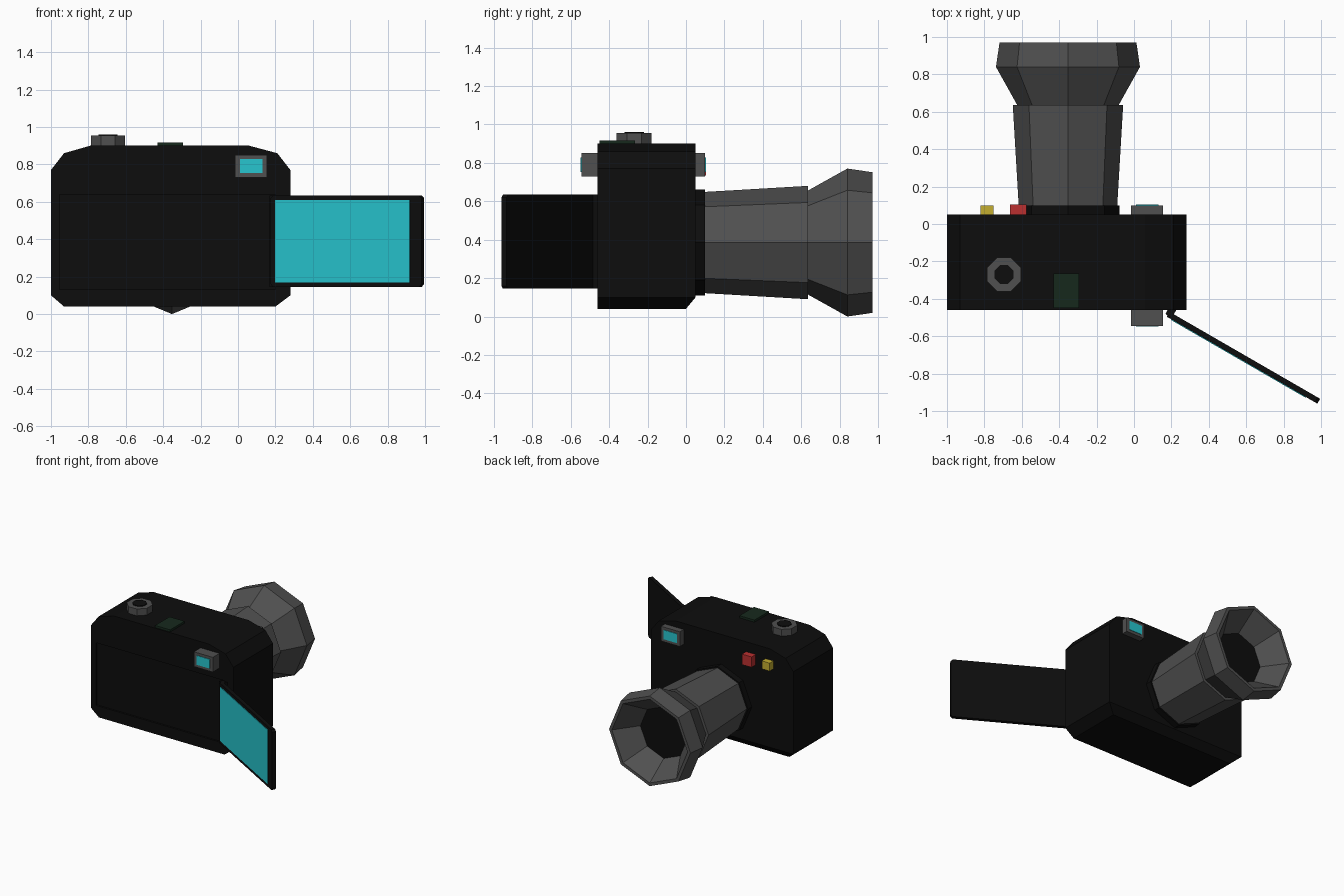
import bpy, bmesh, math
from mathutils import Matrix, Vector

cube = bpy.data.objects.get("Cube")
if cube:
    bpy.data.objects.remove(cube, do_unlink=True)


def material(name, rgb):
    m = bpy.data.materials.new(name)
    m.use_nodes = True
    m.diffuse_color = (*rgb, 1)
    bsdf = next(n for n in m.node_tree.nodes if n.type == 'BSDF_PRINCIPLED')
    bsdf.inputs["Base Color"].default_value = (*rgb, 1)
    bsdf.inputs["Roughness"].default_value = 0.8
    return m


BLACK = material("black", (0.004, 0.004, 0.004))
GREY = material("grey", (0.08, 0.08, 0.08))
CYAN = material("cyan", (0.02, 0.56, 0.62))
RED = material("red", (0.5, 0.03, 0.03))
YELLOW = material("yellow", (0.55, 0.42, 0.03))
GREEN = material("dark_green", (0.008, 0.022, 0.012))


def finish(bm, name, *mats):
    bmesh.ops.recalc_face_normals(bm, faces=bm.faces)
    mesh = bpy.data.meshes.new(name)
    bm.to_mesh(mesh)
    bm.free()
    for m in mats:
        mesh.materials.append(m)
    ob = bpy.data.objects.new(name, mesh)
    bpy.context.collection.objects.link(ob)
    return ob


def box(name, mat, x, y, z):
    """Box from (min, max) ranges on each axis."""
    bm = bmesh.new()
    size = [b - a for a, b in (x, y, z)]
    mid = Vector([(a + b) / 2 for a, b in (x, y, z)])
    bmesh.ops.create_cube(bm, size=1, matrix=Matrix.Translation(mid) @ Matrix.Diagonal((*size, 1)))
    return finish(bm, name, mat)


def lathe(name, mats, profile, turn=0.0, cap_slot=0):
    """Eight-sided turned shape around z from (radius, height) points."""
    bm = bmesh.new()
    rings = []
    for r, h in profile:
        angles = [math.tau * i / 8 + turn for i in range(8)]
        rings.append([bm.verts.new((r * math.cos(a), r * math.sin(a), h)) for a in angles])
    for lo, hi in zip(rings, rings[1:]):
        for i in range(8):
            j = (i + 1) % 8
            bm.faces.new((lo[i], lo[j], hi[j], hi[i]))
    bm.faces.new(rings[0][::-1])
    bm.faces.new(rings[-1]).material_index = cap_slot
    return finish(bm, name, *mats)


# Body: chamfered outline, with an extra chamfer on the lower rear edge
outline = [(-1, 0.1), (-0.93, 0.04), (0.2, 0.04), (0.28, 0.1), (0.28, 0.77),
           (0.21, 0.86), (0.06, 0.9), (-0.79, 0.9), (-0.93, 0.86), (-1, 0.77)]
bm = bmesh.new()
for x, z in outline:
    bm.verts.new((x, -0.46, z))
    bm.verts.new((x, 0.0 if z < 0.05 else 0.05, z))
bmesh.ops.convex_hull(bm, input=bm.verts)
bmesh.ops.dissolve_limit(bm, angle_limit=0.01, verts=bm.verts, edges=bm.edges)
body = finish(bm, "body", BLACK)

# Shallow recess the screen folds into
cutter = box("recess_cutter", BLACK, (-0.955, 0.2), (-0.6, -0.445), (0.13, 0.64))
cutter.hide_render = True
cutter.hide_viewport = True
cut = body.modifiers.new("screen_recess", 'BOOLEAN')
cut.operation = 'DIFFERENCE'
cut.object = cutter

# Lens parts, turned so their axis points backwards
to_lens = Matrix.Translation((-0.353, 0, 0.385)) @ Matrix.Rotation(-math.pi / 2, 4, 'X')
for part in (
    lathe("lens_mount", [BLACK], [(0.275, 0.04), (0.275, 0.1)]),
    lathe("lens_barrel", [GREY], [(0.263, 0.09), (0.295, 0.635)]),
    lathe("lens_hood", [GREY, BLACK], [(0.268, 0.63), (0.385, 0.84), (0.366, 0.97),
                                       (0.34, 0.97), (0.21, 0.79)], cap_slot=1),
):
    part.matrix_world = to_lens

# Dial on top
for part in (
    lathe("dial", [GREY], [(0.098, 0.89), (0.098, 0.955)], math.pi / 8),
    lathe("dial_cap", [BLACK], [(0.055, 0.95), (0.055, 0.961)], math.pi / 8),
):
    part.location = (-0.695, -0.27, 0)

# Accessory shoe and rear buttons
box("accessory_shoe", GREEN, (-0.43, -0.295), (-0.45, -0.265), (0.89, 0.917))
box("red_button", RED, (-0.662, -0.575), (0.04, 0.103), (0.735, 0.82))
box("yellow_button", YELLOW, (-0.82, -0.75), (0.04, 0.098), (0.745, 0.81))

# Viewfinder frame through the body, glass at both ends
box("viewfinder_frame", GREY, (-0.015, 0.155), (-0.545, 0.1), (0.73, 0.85))
for side, y in (("front", -0.546), ("rear", 0.101)):
    box(f"viewfinder_{side}_glass", CYAN, (0.01, 0.13), (y - 0.003, y + 0.003), (0.753, 0.828))

# Hinged screen swung out to the side
to_screen = Matrix.Translation((0.585, -0.715, 0.39)) @ Matrix.Rotation(-math.pi / 6, 4, 'Z')
panel = box("screen_panel", BLACK, (-0.465, 0.465), (-0.015, 0.015), (-0.245, 0.245))
bm = bmesh.new()
bm.from_mesh(panel.data)
corners = [e for e in bm.edges if abs(e.verts[0].co.y - e.verts[1].co.y) > 0.02]
bmesh.ops.bevel(bm, geom=corners, offset=0.015, segments=1, affect='EDGES')
bm.to_mesh(panel.data)
bm.free()
glass = box("screen_glass", CYAN, (-0.436, 0.395), (-0.019, -0.014), (-0.22, 0.22))
for part in (panel, glass):
    part.matrix_world = to_screen

# Hinge joining the screen to the body
hinge = box("screen_hinge", BLACK, (-0.02, 0.02), (-0.03, 0.03), (0.145, 0.635))
hinge.matrix_world = Matrix.Translation((0.2, -0.465, 0)) @ Matrix.Rotation(-math.pi / 6, 4, 'Z')
